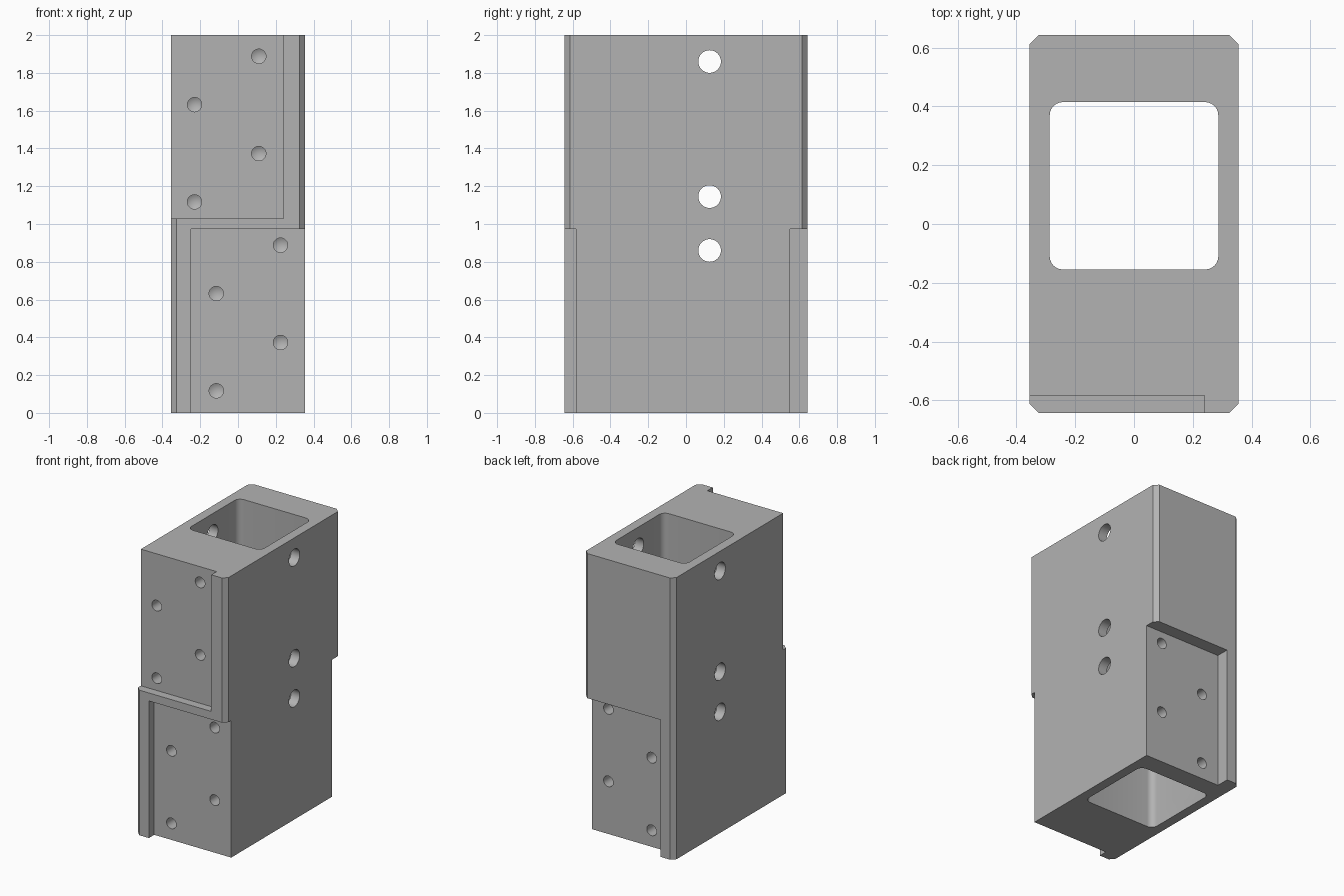
import bpy, bmesh, math
from mathutils import Matrix, Vector

if "Cube" in bpy.data.objects:
    bpy.data.objects.remove(bpy.data.objects["Cube"], do_unlink=True)

HALF_X, HALF_Y, HEIGHT = 0.355, 0.643, 2.0
FRONT_FLOOR, BACK_FLOOR = -0.583, 0.55
OUT = 0.1  # how far cutters overshoot the body


def make_object(name, bm):
    bmesh.ops.recalc_face_normals(bm, faces=bm.faces)
    mesh = bpy.data.meshes.new(name)
    bm.to_mesh(mesh)
    bm.free()
    obj = bpy.data.objects.new(name, mesh)
    bpy.context.collection.objects.link(obj)
    return obj


def box(name, lo, hi, bevel=0, segments=1):
    """Box between two corners, upright edges optionally bevelled."""
    lo, hi = Vector(lo), Vector(hi)
    bm = bmesh.new()
    bmesh.ops.create_cube(bm, size=1)
    bmesh.ops.scale(bm, vec=hi - lo, verts=bm.verts)
    bmesh.ops.translate(bm, vec=(lo + hi) / 2, verts=bm.verts)
    if bevel:
        upright = [e for e in bm.edges
                   if abs(e.verts[0].co.z - e.verts[1].co.z) > 0.01]
        bmesh.ops.bevel(bm, geom=upright, offset=bevel, segments=segments,
                        profile=0.5, affect='EDGES')
    return make_object(name, bm)


def drill(name, radius, length, tip, matrix):
    """Cylinder along local z with a pointed lower end."""
    bm = bmesh.new()
    bmesh.ops.create_cone(bm, cap_ends=True, segments=32, radius1=radius,
                          radius2=radius, depth=length)
    if tip:
        bottom = min(bm.faces, key=lambda f: f.calc_center_median().z)
        centre = bmesh.ops.poke(bm, faces=[bottom])["verts"][0]
        centre.co.z -= tip
    bm.transform(matrix)
    return make_object(name, bm)


def cut(body, cutter):
    mod = body.modifiers.new("Cut", 'BOOLEAN')
    mod.operation = 'DIFFERENCE'
    mod.solver = 'EXACT'
    mod.object = cutter
    bpy.context.view_layer.objects.active = body
    bpy.ops.object.modifier_apply(modifier=mod.name)
    bpy.data.objects.remove(cutter, do_unlink=True)


# Body with chamfered upright edges
block = box("mounting_block", (-HALF_X, -HALF_Y, 0), (HALF_X, HALF_Y, HEIGHT), 0.03)

# Rounded cavity running the whole height
cut(block, box("cavity", (-0.287, -0.155, -OUT), (0.287, 0.415, HEIGHT + OUT), 0.045, 6))

# Recesses: upper front, lower front, lower back
cut(block, box("upper_recess", (-HALF_X - OUT, -HALF_Y - OUT, 1.03),
               (0.24, FRONT_FLOOR, HEIGHT + OUT)))
cut(block, box("lower_recess", (-0.25, -HALF_Y - OUT, -OUT),
               (HALF_X + OUT, FRONT_FLOOR, 0.973)))
cut(block, box("back_recess", (-0.25, BACK_FLOOR, -OUT),
               (HALF_X + OUT, HALF_Y + OUT, 0.973)))

# Cross holes through both side walls
turn_side = Matrix.Rotation(math.pi / 2, 4, 'Y')
for z in (0.145, 0.86, 1.145, 1.86):
    cut(block, drill("cross_hole", 0.06, 1, 0,
                     Matrix.Translation((0, 0.125, z)) @ turn_side))

# Blind drilled holes in a zigzag on each recess floor
DEPTH, TIP = 0.1, 0.022
zigzag = [(0.225, 0.888), (-0.115, 0.632), (0.225, 0.373), (-0.115, 0.117)]
patterns = [(FRONT_FLOOR, 1, -0.115, 1.0), (FRONT_FLOOR, 1, 0, 0), (BACK_FLOOR, -1, 0, 0)]
for floor, side, dx, dz in patterns:
    turn = Matrix.Rotation(side * math.pi / 2, 4, 'X')
    for x, z in zigzag:
        cut(block, drill("blind_hole", 0.038, 2 * DEPTH, TIP,
                         Matrix.Translation((x + dx, floor, z + dz)) @ turn))

# Single grey finish
grey = bpy.data.materials.new("plain_grey")
grey.use_nodes = True
colour = (0.45, 0.45, 0.45, 1)
grey.diffuse_color = colour
grey.node_tree.nodes["Principled BSDF"].inputs["Base Color"].default_value = colour
block.data.materials.clear()
block.data.materials.append(grey)

bpy.ops.object.select_all(action='DESELECT')
block.select_set(True)
bpy.context.view_layer.objects.active = block
bpy.ops.object.shade_smooth_by_angle(angle=math.radians(30))
